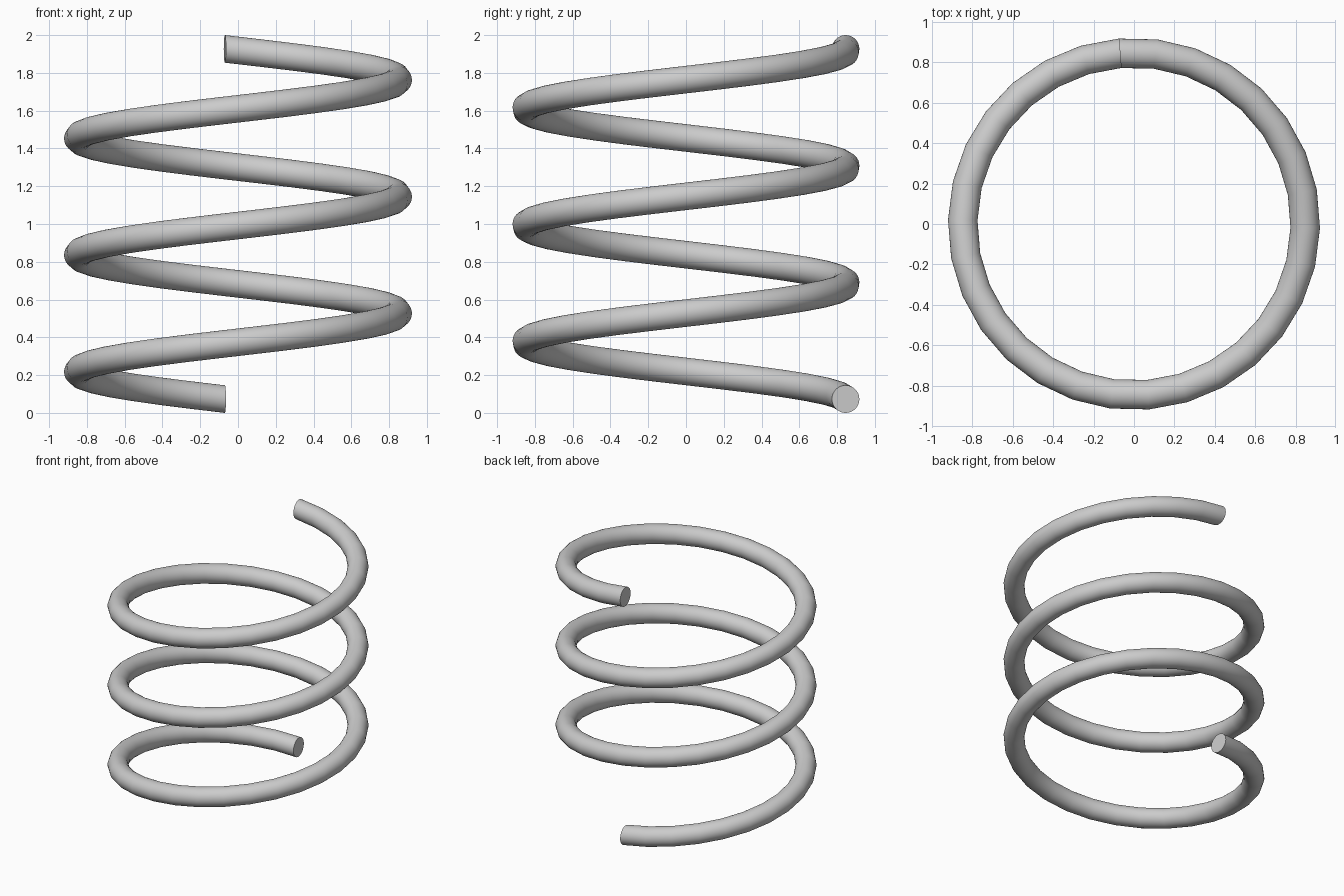
import bpy, bmesh
from math import sin, cos, pi, radians

if "Cube" in bpy.data.objects:
    bpy.data.objects.remove(bpy.data.objects["Cube"])

COIL_R, WIRE_R = 0.848, 0.073      # coil radius, wire radius
TURNS, STEPS, SIDES = 3, 30, 32    # turns, segments per turn, wire sides
START = radians(94.7)              # angle of both wire ends
RISE = 2.0 - 2 * WIRE_R            # height climbed by the wire centre

bm = bmesh.new()
total = TURNS * STEPS

# Upright circular sections swept counter-clockwise up the helix
rings = []
for i in range(total + 1):
    a = START + 2 * pi * i / STEPS
    z = WIRE_R + RISE * i / total
    ring = []
    for j in range(SIDES):
        t = 2 * pi * j / SIDES
        r = COIL_R + WIRE_R * cos(t)
        ring.append(bm.verts.new((r * cos(a), r * sin(a), z + WIRE_R * sin(t))))
    rings.append(ring)

# Wire skin
for lo, hi in zip(rings, rings[1:]):
    for j in range(SIDES):
        k = (j + 1) % SIDES
        bm.faces.new((lo[j], lo[k], hi[k], hi[j]))

# Flat cut ends
bm.faces.new(rings[0])
bm.faces.new(rings[-1])
bmesh.ops.recalc_face_normals(bm, faces=bm.faces[:])

mesh = bpy.data.meshes.new("coil_spring")
bm.to_mesh(mesh)
bm.free()
spring = bpy.data.objects.new("coil_spring", mesh)
bpy.context.collection.objects.link(spring)
bpy.context.view_layer.objects.active = spring
spring.select_set(True)
bpy.ops.object.shade_smooth_by_angle(angle=radians(30))
